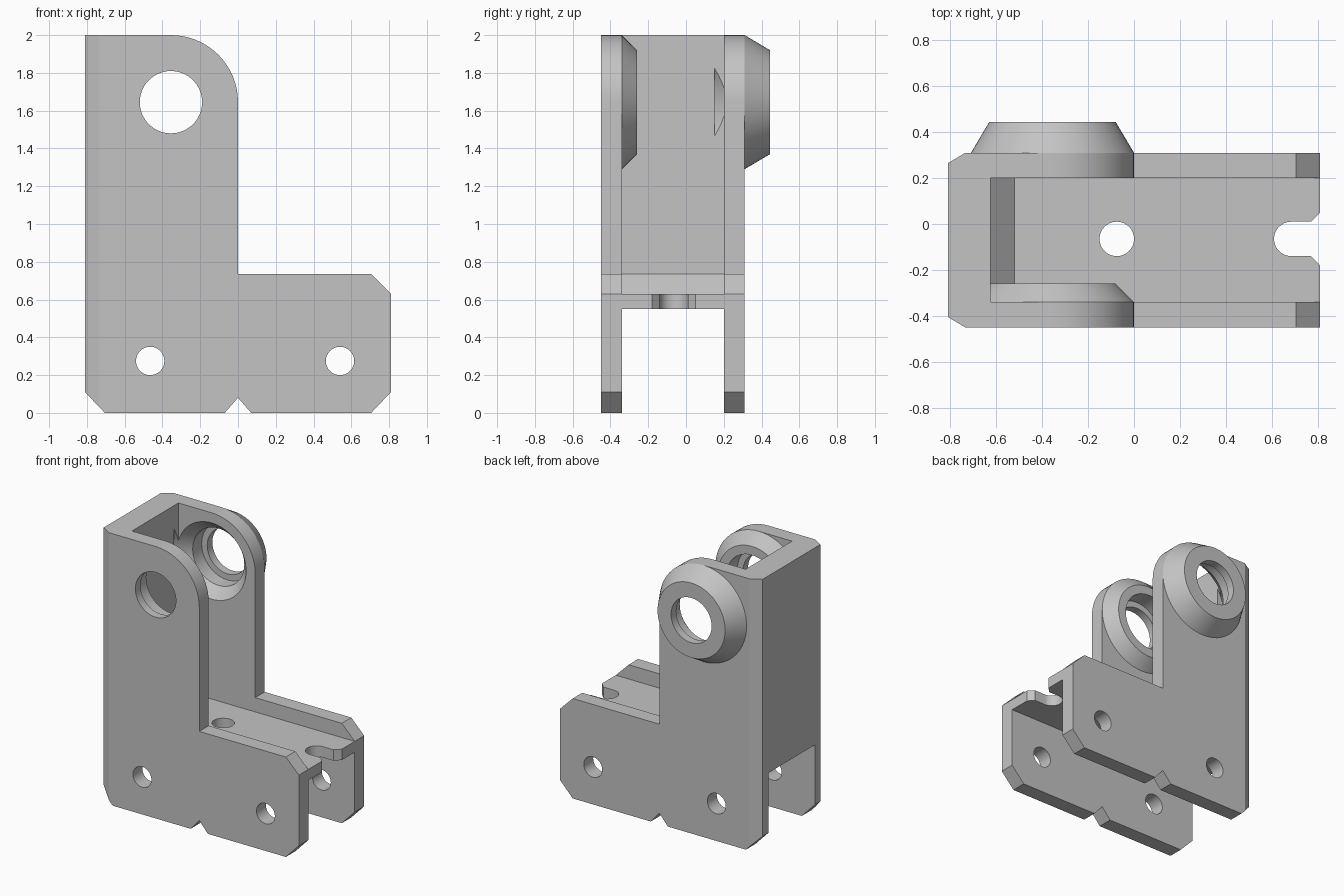
import bpy, bmesh
from math import sin, cos, pi, radians

if "Cube" in bpy.data.objects:
    bpy.data.objects.remove(bpy.data.objects["Cube"], do_unlink=True)

grey = bpy.data.materials.new("plain grey")
grey.use_nodes = True
colour = (0.55, 0.55, 0.55, 1)
grey.diffuse_color = colour
grey.node_tree.nodes["Principled BSDF"].inputs["Base Color"].default_value = colour

# Key dimensions: plate faces, pivot centre and radius
FRONT, FRONT_IN, BACK_IN, BACK = -0.45, -0.34, 0.20, 0.31
PX, PZ, PR = -0.355, 1.645, 0.355
MID = -0.065


def arc(cx, cy, r, start, end, n):
    steps = [radians(start + (end - start) * i / n) for i in range(n + 1)]
    return [(cx + r * cos(a), cy + r * sin(a)) for a in steps]


def solid(name, rings):
    """Closed skin through rings of equal point count."""
    bm = bmesh.new()
    loops = [[bm.verts.new(p) for p in ring] for ring in rings]
    n = len(loops[0])
    for a, b in zip(loops, loops[1:]):
        for i in range(n):
            j = (i + 1) % n
            bm.faces.new((a[i], a[j], b[j], b[i]))
    bm.faces.new(loops[0])
    bm.faces.new(loops[-1])
    bmesh.ops.recalc_face_normals(bm, faces=bm.faces)
    mesh = bpy.data.meshes.new(name)
    bm.to_mesh(mesh)
    bm.free()
    mesh.materials.append(grey)
    obj = bpy.data.objects.new(name, mesh)
    bpy.context.collection.objects.link(obj)
    return obj


def side_prism(name, pts, y0, y1):
    return solid(name, [[(x, y, z) for x, z in pts] for y in (y0, y1)])


def plan_prism(name, pts, z0, z1):
    return solid(name, [[(x, y, z) for x, y in pts] for z in (z0, z1)])


def turned(name, cx, cz, profile, n=64):
    """Round part along y from (y, radius) pairs."""
    return solid(name, [[(x, y, z) for x, z in arc(cx, cz, r, 0, 360, n)[:-1]]
                        for y, r in profile])


# Outer L-shaped block
outline = [(-0.705, 0), (-0.07, 0), (0, 0.08), (0.07, 0), (0.705, 0), (0.81, 0.11),
           (0.81, 0.63), (0.705, 0.735), (0, 0.735)]
outline += arc(PX, PZ, PR, 0, 90, 16) + [(-0.81, 2), (-0.81, 0.11)]
body = side_prism("hinge_bracket", outline, FRONT, BACK)


def combine(tool, operation="DIFFERENCE"):
    mod = body.modifiers.new(tool.name, "BOOLEAN")
    mod.operation = operation
    mod.solver = "EXACT"
    mod.object = tool
    bpy.context.view_layer.objects.active = body
    bpy.ops.object.modifier_apply(modifier=mod.name)
    bpy.data.objects.remove(tool, do_unlink=True)


# Bevelled vertical edges of the spine
for y, s in ((FRONT, -1), (BACK, 1)):
    wedge = [(-0.885, y - s * 0.09), (-0.66, y + s * 0.045), (-0.885, y + s * 0.045)]
    combine(plan_prism("spine_bevel", wedge, -0.1, 2.1))

# Upper channel with sloped foot, and lower channel
combine(side_prism("upper_channel", [(-0.625, 2.1), (-0.625, 0.735), (-0.52, 0.63),
                                     (0.9, 0.63), (0.9, 2.1)], FRONT_IN, BACK_IN))
combine(side_prism("lower_channel", [(-0.9, -0.1), (0.9, -0.1), (0.9, 0.55), (-0.9, 0.55)],
                   FRONT_IN, BACK_IN))

# Conical pivot bosses
combine(turned("front_boss", PX, PZ, [(FRONT_IN - 0.05, PR - 0.01), (FRONT_IN, PR),
                                      (-0.26, 0.275)]), "UNION")
combine(turned("back_boss", PX, PZ, [(BACK - 0.05, PR - 0.01), (BACK, PR),
                                     (0.445, 0.275)]), "UNION")

# Stepped pivot bores: pocket with a thin lip, and a conical seat at the back
combine(turned("front_bore", PX, PZ, [(-0.5, 0.165), (-0.39, 0.165), (-0.39, 0.21), (-0.2, 0.21)]))
combine(turned("back_bore", PX, PZ, [(0.15, 0.325), (0.28, 0.21), (0.385, 0.21),
                                     (0.385, 0.165), (0.5, 0.165)]))

# Side bolt holes
for x in (-0.465, 0.54):
    combine(turned("bolt_hole", x, 0.275, [(-0.6, 0.075), (0.6, 0.075)], 48))

# Floor hole and flared end slot
combine(plan_prism("floor_hole", arc(-0.075, MID, 0.075, 0, 360, 48)[:-1], 0.5, 0.7))
slot = arc(0.685, MID, 0.075, 90, 270, 24)
slot += [(0.77, MID - 0.075), (0.87, MID - 0.175), (0.87, MID + 0.175), (0.77, MID + 0.075)]
combine(plan_prism("floor_slot", slot, 0.5, 0.7))

# Smooth the round faces, keep the edges crisp
bpy.ops.object.select_all(action="DESELECT")
body.select_set(True)
bpy.context.view_layer.objects.active = body
bpy.ops.object.shade_smooth_by_angle(angle=radians(25))
